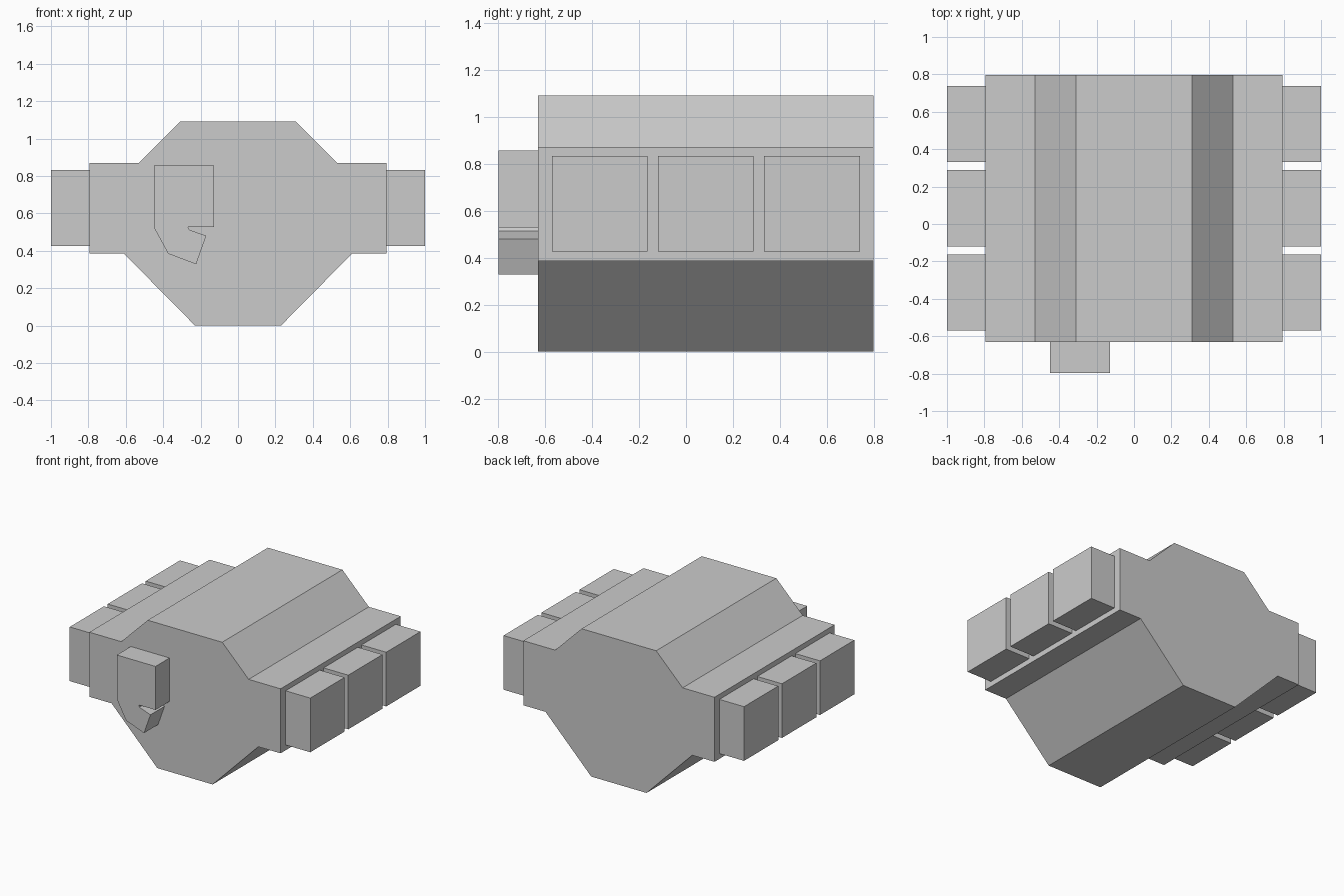
import bpy, bmesh

if "Cube" in bpy.data.objects:
    bpy.data.objects.remove(bpy.data.objects["Cube"])


def extrude_profile(name, pts, y0, y1):
    """Closed solid from an (x, z) outline, extruded along y."""
    bm = bmesh.new()
    face = bm.faces.new([bm.verts.new((x, y0, z)) for x, z in pts])
    res = bmesh.ops.extrude_face_region(bm, geom=[face], use_keep_orig=True)
    moved = [v for v in res["geom"] if isinstance(v, bmesh.types.BMVert)]
    bmesh.ops.translate(bm, verts=moved, vec=(0, y1 - y0, 0))
    bmesh.ops.recalc_face_normals(bm, faces=bm.faces)
    mesh = bpy.data.meshes.new(name)
    bm.to_mesh(mesh)
    bm.free()
    obj = bpy.data.objects.new(name, mesh)
    bpy.context.collection.objects.link(obj)
    return obj


# Main body: symmetric outline, right half mirrored to the left
half = [(0.23, 0), (0.61, 0.385), (0.795, 0.385), (0.795, 0.87),
        (0.53, 0.87), (0.31, 1.09)]
outline = half + [(-x, z) for x, z in reversed(half)]
extrude_profile("body", outline, -0.63, 0.797)

# Three square blocks on each side
for side, label in ((1, "right"), (-1, "left")):
    for i in range(3):
        y = -0.57 + 0.451 * i
        block = [(side * x, z) for x, z in
                 ((0.795, 0.425), (1.0, 0.425), (1.0, 0.832), (0.795, 0.832))]
        extrude_profile(f"{label}_block_{i + 1}", block, y, y + 0.407)

# Hooked bracket on the front
hook = [(-0.45, 0.855), (-0.128, 0.855), (-0.128, 0.528), (-0.267, 0.528),
        (-0.262, 0.513), (-0.17, 0.48), (-0.224, 0.328), (-0.373, 0.384),
        (-0.45, 0.525)]
extrude_profile("front_hook", hook, -0.797, -0.63)
